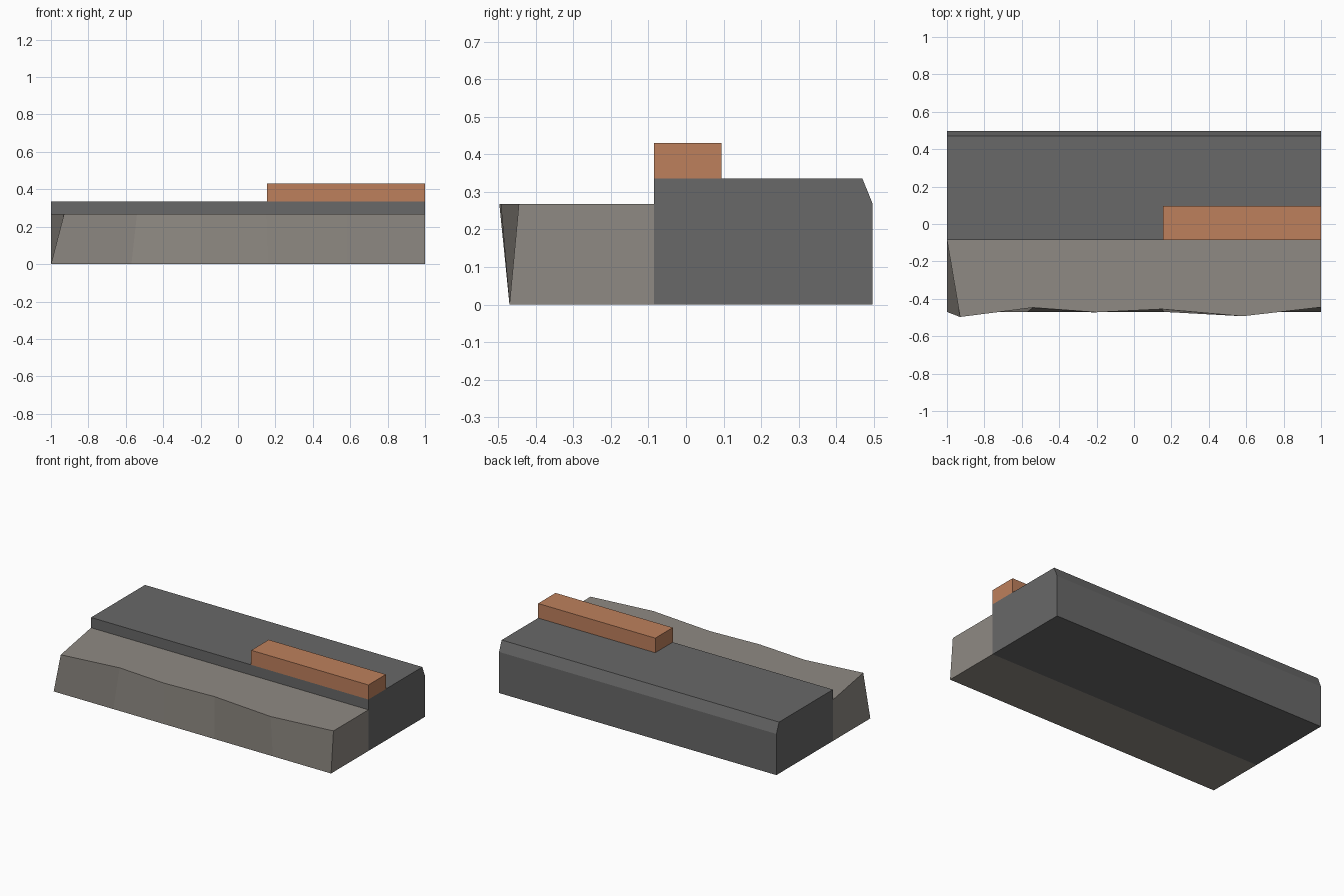
import bpy
import bmesh

default = bpy.data.objects.get("Cube")
if default:
    bpy.data.objects.remove(default, do_unlink=True)


def make_material(name, rgb):
    mat = bpy.data.materials.new(name)
    mat.use_nodes = True
    color = (*rgb, 1)
    mat.diffuse_color = color
    bsdf = next(n for n in mat.node_tree.nodes if n.type == "BSDF_PRINCIPLED")
    bsdf.inputs["Base Color"].default_value = color
    return mat


def loft(name, sections, material):
    """Join matching cross-sections into a closed, flat-shaded solid."""
    bm = bmesh.new()
    rings = [[bm.verts.new(p) for p in section] for section in sections]
    for a, b in zip(rings, rings[1:]):
        for i in range(len(a)):
            j = (i + 1) % len(a)
            bm.faces.new((a[i], a[j], b[j], b[i]))
    bm.faces.new(rings[0])
    bm.faces.new(rings[-1])
    bmesh.ops.recalc_face_normals(bm, faces=bm.faces)
    mesh = bpy.data.meshes.new(name)
    bm.to_mesh(mesh)
    bm.free()
    mesh.materials.append(material)
    obj = bpy.data.objects.new(name, mesh)
    bpy.context.collection.objects.link(obj)
    return obj


def extrude_x(name, profile, x0, x1, material):
    return loft(name, [[(x, y, z) for y, z in profile] for x in (x0, x1)], material)


dark_grey = make_material("dark grey", (0.138, 0.138, 0.138))
stone = make_material("warm stone grey", (0.275, 0.254, 0.227))
copper = make_material("copper orange", (0.515, 0.216, 0.107))

STEP_Y = -0.085
BACK_Y = 0.497
SLAB_Z = 0.335
LEDGE_Z = 0.268

# Main slab with a chamfered back edge
slab_profile = [(STEP_Y, 0), (BACK_Y, 0), (BACK_Y, LEDGE_Z),
                (0.47, SLAB_Z), (STEP_Y, SLAB_Z)]
extrude_x("main_slab", slab_profile, -1, 1, dark_grey)

# Front ledge: straight foot, wavy upper edge (foot x, top x, top y)
wave = [(-1, -0.93, -0.497), (-0.57, -0.54, -0.447), (-0.2, -0.2, -0.472),
        (0.16, 0.15, -0.455), (0.58, 0.58, -0.493), (1, 1, -0.445)]
ledge_sections = [[(foot_x, STEP_Y, 0), (foot_x, -0.47, 0),
                   (top_x, top_y, LEDGE_Z), (foot_x, STEP_Y, LEDGE_Z)]
                  for foot_x, top_x, top_y in wave]
loft("front_ledge", ledge_sections, stone)

# Raised bar along the front edge of the slab
bar_profile = [(STEP_Y, SLAB_Z), (0.095, SLAB_Z), (0.095, 0.43), (STEP_Y, 0.43)]
extrude_x("raised_bar", bar_profile, 0.155, 1, copper)
